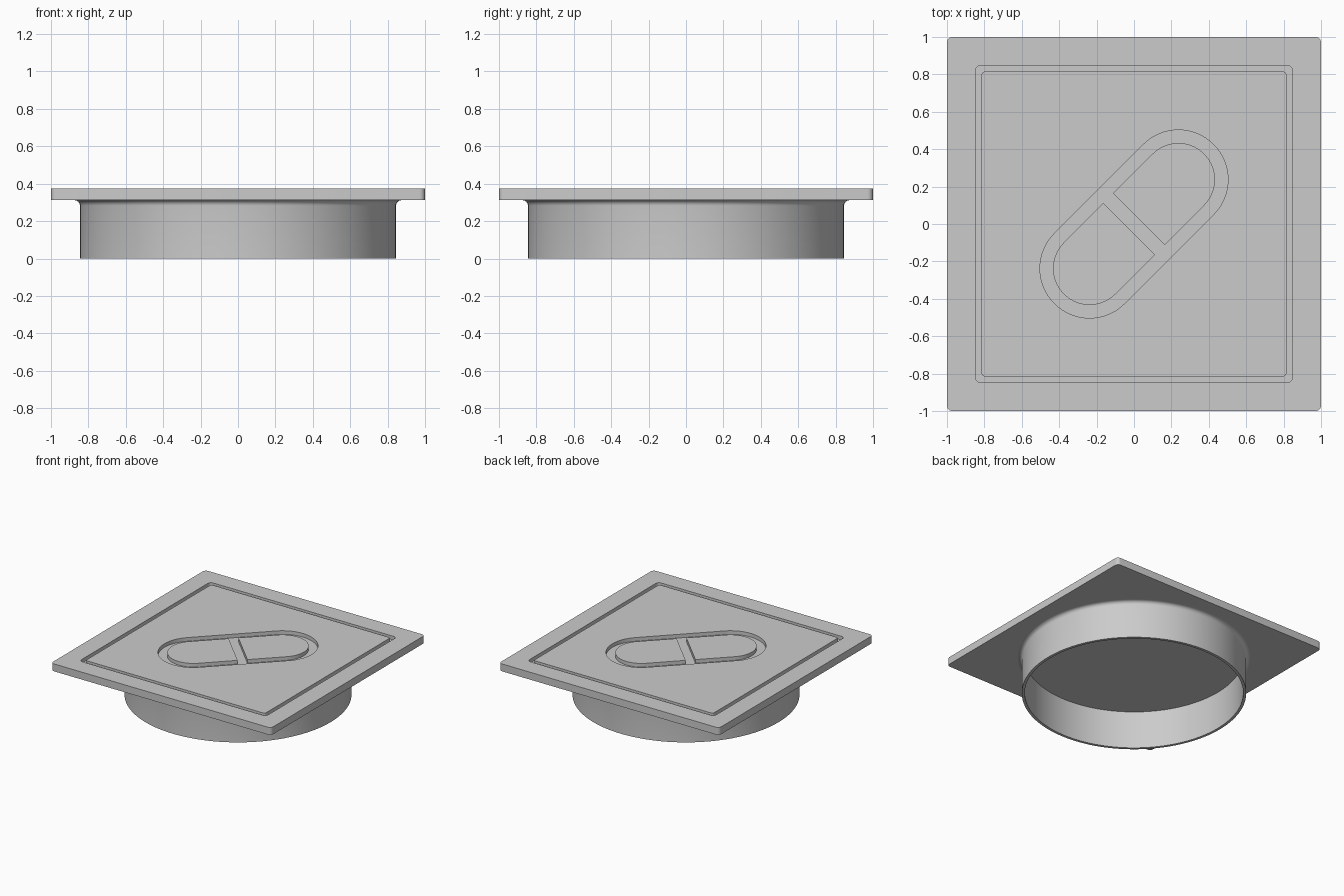
import bpy, bmesh, math
from mathutils import Vector, Matrix

cube = bpy.data.objects.get("Cube")
if cube:
    bpy.data.objects.remove(cube, do_unlink=True)

TOP, FLOOR, BASE = 0.373, 0.343, 0.312   # plate top, recess floor, plate underside
DIAGONAL = Matrix.Rotation(math.pi / 4, 2)

grey = bpy.data.materials.new("plain grey")
grey.use_nodes = True
grey.diffuse_color = (0.6, 0.6, 0.6, 1)
grey.node_tree.nodes["Principled BSDF"].inputs["Base Color"].default_value = (0.6, 0.6, 0.6, 1)


def arc(cx, cy, r, start, end, steps):
    """Points along an arc, angles in degrees."""
    angles = [math.radians(start + (end - start) * i / steps) for i in range(steps + 1)]
    return [Vector((cx + r * math.cos(a), cy + r * math.sin(a))) for a in angles]


def rounded_square(half, r):
    points = []
    for i, (sx, sy) in enumerate([(1, 1), (-1, 1), (-1, -1), (1, -1)]):
        points += arc(sx * (half - r), sy * (half - r), r, 90 * i, 90 * i + 90, 6)
    return points


def capsule(reach, r):
    points = arc(reach, 0, r, -90, 90, 32) + arc(-reach, 0, r, 90, 270, 32)
    return [DIAGONAL @ p for p in points]


def half_capsule(reach, r, gap, side):
    points = [Vector((gap, -r))] + arc(reach, 0, r, -90, 90, 32) + [Vector((gap, r))]
    return [DIAGONAL @ p * side for p in points]


def add_object(name, bm):
    bmesh.ops.recalc_face_normals(bm, faces=bm.faces)
    mesh = bpy.data.meshes.new(name)
    bm.to_mesh(mesh)
    bm.free()
    mesh.materials.append(grey)
    obj = bpy.data.objects.new(name, mesh)
    bpy.context.collection.objects.link(obj)
    return obj


def prism(name, outline, low, high):
    bm = bmesh.new()
    face = bm.faces.new([bm.verts.new((p.x, p.y, low)) for p in outline])
    result = bmesh.ops.extrude_face_region(bm, geom=[face])
    verts = [v for v in result["geom"] if isinstance(v, bmesh.types.BMVert)]
    bmesh.ops.translate(bm, verts=verts, vec=(0, 0, high - low))
    return add_object(name, bm)


def combine(target, tool, operation):
    """Apply a boolean and discard the tool."""
    mod = target.modifiers.new("combine", "BOOLEAN")
    mod.object, mod.operation, mod.solver = tool, operation, "EXACT"
    evaluated = target.evaluated_get(bpy.context.evaluated_depsgraph_get())
    mesh = bpy.data.meshes.new_from_object(evaluated)
    target.modifiers.clear()
    target.data = mesh
    bpy.data.objects.remove(tool, do_unlink=True)


def smooth(obj):
    bpy.ops.object.select_all(action="DESELECT")
    obj.select_set(True)
    bpy.context.view_layer.objects.active = obj
    bpy.ops.object.shade_smooth_by_angle(angle=math.radians(30))


# Square plate with a border groove and a capsule-shaped recess
plate = prism("lid_plate", rounded_square(1, 0.03), BASE, TOP)
ABOVE, BELOW = TOP + 0.05, FLOOR - 0.01
combine(plate, prism("groove_cutter", rounded_square(0.848, 0.03), FLOOR, ABOVE), "DIFFERENCE")
combine(plate, prism("inner_panel", rounded_square(0.815, 0.02), BELOW, TOP), "UNION")
combine(plate, prism("recess_cutter", capsule(0.336, 0.265), FLOOR, ABOVE), "DIFFERENCE")

# Two raised halves inside the recess
for side in (1, -1):
    half = prism("capsule_half", half_capsule(0.336, 0.195, 0.037, side), BELOW, TOP)
    combine(plate, half, "UNION")
smooth(plate)

# Hollow round collar, flaring into the plate
OUTER, INNER, FILLET = 0.845, 0.823, 0.03
flare = arc(OUTER + FILLET, BASE - FILLET, FILLET, 180, 90, 6)
profile = [Vector((INNER, BASE)), Vector((INNER, 0)), Vector((OUTER, 0))] + flare
bm = bmesh.new()
verts = [bm.verts.new((p.x, 0, p.y)) for p in profile]
edges = [bm.edges.new(pair) for pair in zip(verts, verts[1:])]
bmesh.ops.spin(bm, geom=verts + edges, cent=(0, 0, 0), axis=(0, 0, 1),
               angle=math.tau, steps=128, use_merge=True)
bmesh.ops.remove_doubles(bm, verts=bm.verts, dist=0.0001)
collar = add_object("round_collar", bm)
# Make sure the open shell faces outward
if max(collar.data.polygons, key=lambda p: p.center.xy.length * (p.center.z < 0.2)).normal.dot(
        max(collar.data.polygons, key=lambda p: p.center.xy.length * (p.center.z < 0.2)).center) < 0:
    collar.data.flip_normals()
smooth(collar)
